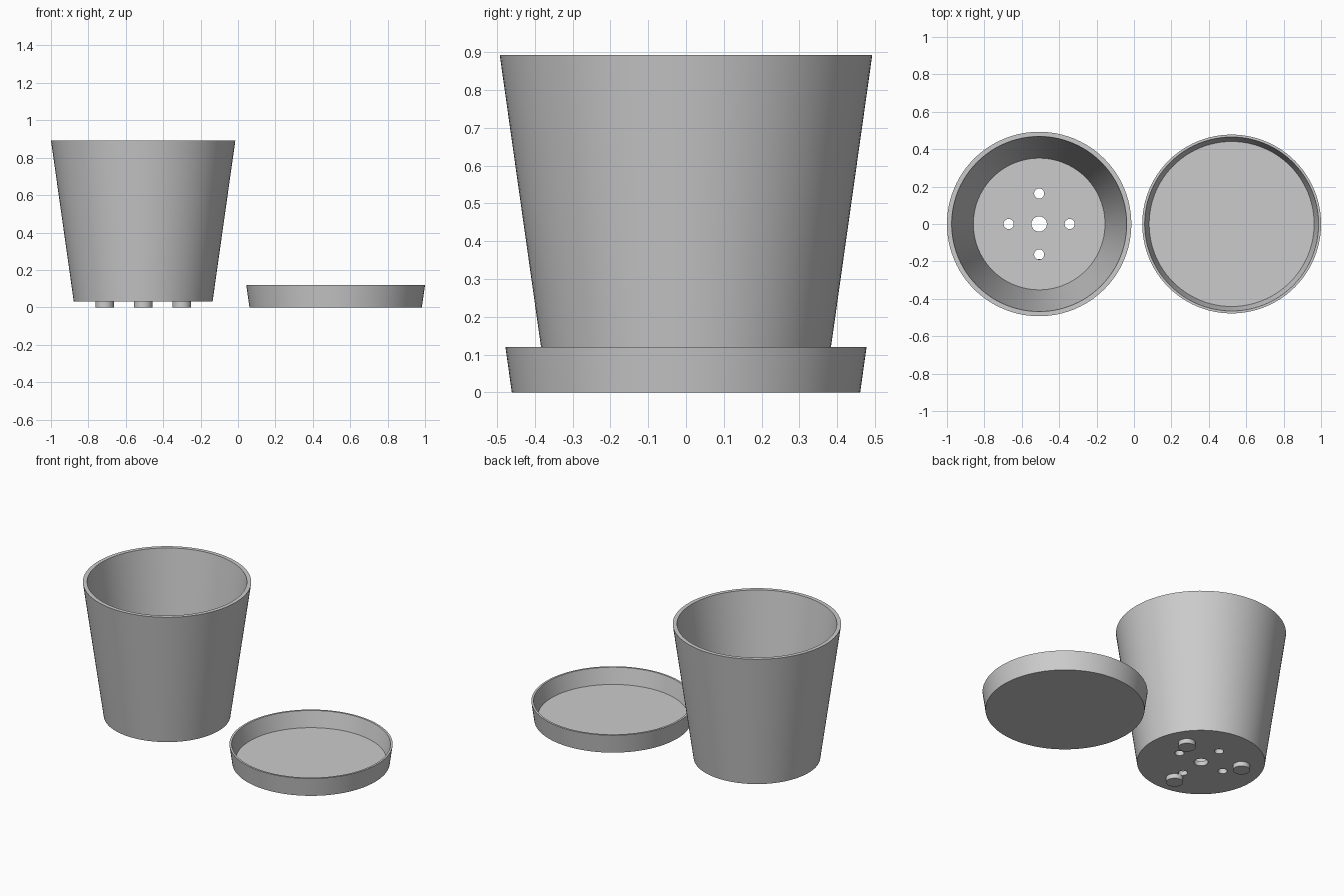
import bpy, bmesh
from math import sin, cos, pi, radians

if "Cube" in bpy.data.objects:
    bpy.data.objects.remove(bpy.data.objects["Cube"], do_unlink=True)

# Single plain grey for everything
grey = bpy.data.materials.new("plain_grey")
grey.use_nodes = True
GREY = (0.6, 0.6, 0.6, 1)
grey.diffuse_color = GREY
grey.node_tree.nodes["Principled BSDF"].inputs["Base Color"].default_value = GREY


def lathe(name, profile, location, sides=96):
    """Revolve (radius, height) points around z and cap both ends."""
    bm = bmesh.new()
    angles = [2 * pi * i / sides for i in range(sides)]
    rings = [[bm.verts.new((r * cos(a), r * sin(a), z)) for a in angles]
             for r, z in profile]
    for low, high in zip(rings, rings[1:]):
        for i in range(sides):
            j = (i + 1) % sides
            bm.faces.new((low[i], low[j], high[j], high[i]))
    bm.faces.new(rings[0])
    bm.faces.new(rings[-1])
    bmesh.ops.recalc_face_normals(bm, faces=bm.faces)
    mesh = bpy.data.meshes.new(name)
    bm.to_mesh(mesh)
    bm.free()
    mesh.materials.append(grey)
    obj = bpy.data.objects.new(name, mesh)
    obj.location = location
    bpy.context.collection.objects.link(obj)
    return obj


def activate(obj):
    bpy.ops.object.select_all(action='DESELECT')
    obj.select_set(True)
    bpy.context.view_layer.objects.active = obj


def smooth(obj):
    activate(obj)
    bpy.ops.object.shade_smooth_by_angle(angle=radians(30))


def drill(obj, radius, x, y):
    cutter = lathe("hole_cutter", [(radius, 0), (radius, 0.1)], (x, y, 0), 32)
    cutter.hide_render = True
    mod = obj.modifiers.new("hole", 'BOOLEAN')
    mod.operation = 'DIFFERENCE'
    mod.solver = 'EXACT'
    mod.object = cutter
    activate(obj)
    bpy.ops.object.modifier_apply(modifier=mod.name)
    bpy.data.objects.remove(cutter, do_unlink=True)


POT_X, SAUCER_X = -0.507, 0.522

# Tapered pot with a thin wall and a floor
pot = lathe("pot", [(0.371, 0.03), (0.493, 0.893), (0.468, 0.893), (0.352, 0.06)],
            (POT_X, 0, 0))

# Drainage holes: one in the middle, four around it
drill(pot, 0.041, POT_X, 0)
for k in range(4):
    a = k * pi / 2
    drill(pot, 0.027, POT_X + 0.163 * cos(a), 0.163 * sin(a))
smooth(pot)

# Three round feet under the pot
for k, side in enumerate(("front", "left", "right")):
    a = -pi / 2 + k * 2 * pi / 3
    foot = lathe(side + "_foot", [(0.05, 0), (0.05, 0.04)],
                 (POT_X + 0.238 * cos(a), 0.238 * sin(a), 0), 48)
    smooth(foot)

# Saucer beside the pot
saucer = lathe("saucer", [(0.461, 0), (0.478, 0.12), (0.465, 0.12), (0.441, 0.02)],
               (SAUCER_X, 0, 0))
smooth(saucer)
